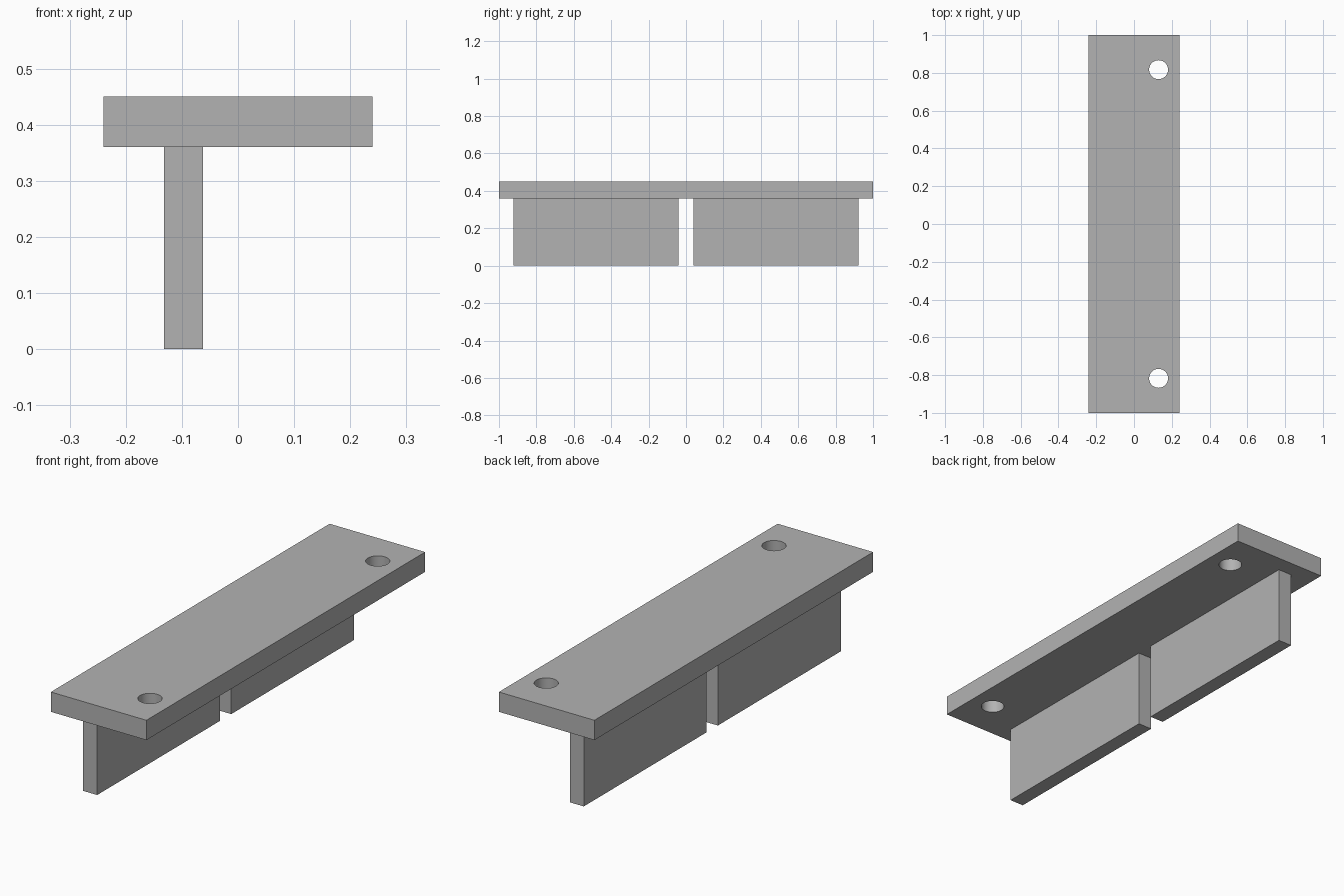
import bpy
import math

default = bpy.data.objects.get("Cube")
if default:
    bpy.data.objects.remove(default, do_unlink=True)

grey = bpy.data.materials.new("plain grey")
grey.use_nodes = True
colour = (0.45, 0.45, 0.45, 1.0)
grey.diffuse_color = colour
grey.node_tree.nodes["Principled BSDF"].inputs["Base Color"].default_value = colour


def box(name, low, high):
    """Axis-aligned box between two corners."""
    centre = [(a + b) / 2 for a, b in zip(low, high)]
    bpy.ops.mesh.primitive_cube_add(size=1, location=centre)
    obj = bpy.context.object
    obj.name = name
    obj.scale = [b - a for a, b in zip(low, high)]
    bpy.ops.object.transform_apply(location=False, rotation=False, scale=True)
    obj.data.materials.append(grey)
    return obj


# Top plate
plate = box("top_plate", (-0.24, -1, 0.36), (0.24, 1, 0.45))

# Screw holes through the plate
for side in (-1, 1):
    bpy.ops.mesh.primitive_cylinder_add(
        vertices=48, radius=0.05, depth=0.3, location=(0.13, side * 0.817, 0.405))
    cutter = bpy.context.object
    cutter.hide_render = True
    cutter.data.materials.append(grey)
    bpy.context.view_layer.objects.active = plate
    hole = plate.modifiers.new("screw_hole", "BOOLEAN")
    hole.operation = "DIFFERENCE"
    hole.solver = "EXACT"
    hole.object = cutter
    bpy.ops.object.modifier_apply(modifier=hole.name)
    bpy.data.objects.remove(cutter, do_unlink=True)

bpy.ops.object.select_all(action="DESELECT")
plate.select_set(True)
bpy.context.view_layer.objects.active = plate
bpy.ops.object.shade_smooth_by_angle(angle=math.radians(30))

# Two hanging fins with a gap between them
box("front_fin", (-0.132, -0.922, 0), (-0.062, -0.04, 0.36))
box("back_fin", (-0.132, 0.04, 0), (-0.062, 0.922, 0.36))
